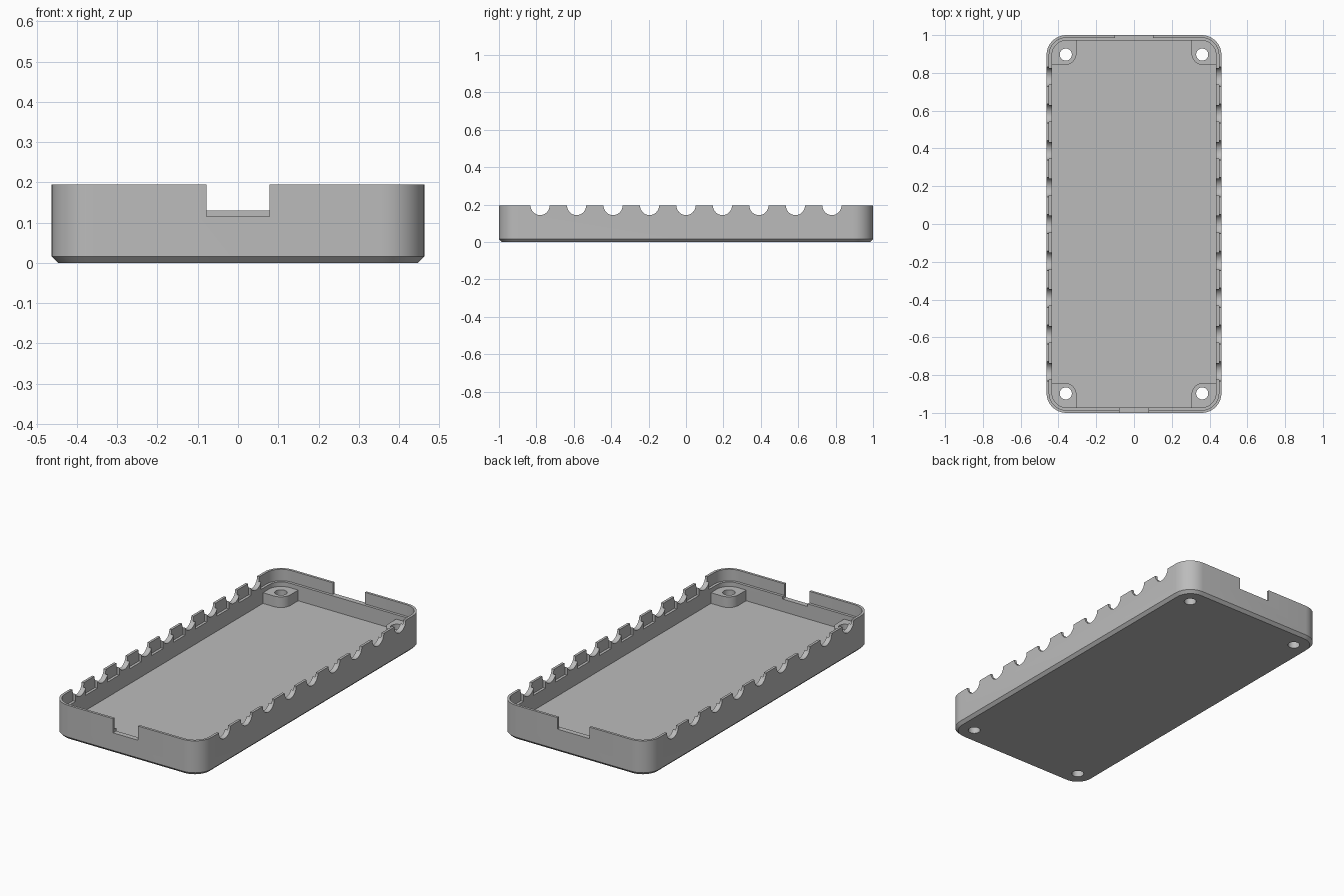
import bpy
import bmesh
import math

cube = bpy.data.objects.get("Cube")
if cube:
    bpy.data.objects.remove(cube, do_unlink=True)

# Main dimensions
HX, HY, TOP, CORNER = 0.463, 1.0, 0.195, 0.105
WALL, LIP, CHAMFER = 0.029, 0.014, 0.016
FLOOR, LEDGE, POST_TOP = 0.045, 0.13, 0.105
PITCH, NOTCH_R = 0.195, 0.051
SIGNS = [(sx, sy) for sx in (-1, 1) for sy in (-1, 1)]

grey = bpy.data.materials.new("plain grey")
grey.use_nodes = True
COLOUR = (0.5, 0.5, 0.5, 1)
grey.diffuse_color = COLOUR
grey.node_tree.nodes["Principled BSDF"].inputs["Base Color"].default_value = COLOUR


def outline(x0, x1, y0, y1, radii, steps=10):
    """Rectangle with one radius per corner, counter-clockwise from +x +y."""
    points = []
    corners = [(x1, y1, -1, -1), (x0, y1, 1, -1), (x0, y0, 1, 1), (x1, y0, -1, 1)]
    for i, ((x, y, dx, dy), r) in enumerate(zip(corners, radii)):
        for k in range(steps + 1 if r else 1):
            a = (i + k / steps) * math.pi / 2
            points.append((x + dx * r + r * math.cos(a), y + dy * r + r * math.sin(a)))
    return points


def loft(name, layers):
    """Closed solid through (outline, z) layers."""
    bm = bmesh.new()
    rings = [[bm.verts.new((x, y, z)) for x, y in pts] for pts, z in layers]
    bm.faces.new(rings[0])
    bm.faces.new(rings[-1])
    for low, high in zip(rings, rings[1:]):
        for i in range(len(low)):
            j = (i + 1) % len(low)
            bm.faces.new((low[i], low[j], high[j], high[i]))
    bmesh.ops.recalc_face_normals(bm, faces=bm.faces)
    mesh = bpy.data.meshes.new(name)
    bm.to_mesh(mesh)
    bm.free()
    mesh.materials.append(grey)
    obj = bpy.data.objects.new(name, mesh)
    bpy.context.collection.objects.link(obj)
    return obj


def tray_outline(inset):
    x, y = HX - inset, HY - inset
    return outline(-x, x, -y, y, [CORNER - inset] * 4)


def box(name, x0, x1, y0, y1, z0, z1):
    pts = outline(x0, x1, y0, y1, [0] * 4)
    return loft(name, [(pts, z0), (pts, z1)])


def circle(x, y, r, count=32):
    angles = [2 * math.pi * i / count for i in range(count)]
    return [(x + r * math.cos(a), y + r * math.sin(a)) for a in angles]


def combine(target, tool, operation):
    mod = target.modifiers.new("combine", "BOOLEAN")
    mod.operation, mod.solver, mod.object = operation, "EXACT", tool
    bpy.context.view_layer.objects.active = target
    bpy.ops.object.modifier_apply(modifier=mod.name)
    bpy.data.objects.remove(tool, do_unlink=True)


# Outer body with chamfered base, hollowed by a cavity and a stepped rim
tray = loft("case_tray", [(tray_outline(CHAMFER), 0), (tray_outline(0), CHAMFER),
                          (tray_outline(0), TOP)])
inner, rim = tray_outline(WALL), tray_outline(LIP)
combine(tray, loft("cavity", [(inner, FLOOR), (inner, 0.3)]), "DIFFERENCE")
combine(tray, loft("rim_step", [(rim, LEDGE), (rim, 0.3)]), "DIFFERENCE")

# Corner screw posts
for sx, sy in SIGNS:
    pts = outline(0.305, HX - 0.015, 0.842, HY - 0.015, [0.08, 0, 0.06, 0])
    pts = [(sx * x, sy * y) for x, y in pts]
    combine(tray, loft("post", [(pts, FLOOR - 0.01), (pts, POST_TOP)]), "UNION")
for sx, sy in SIGNS:
    pts = circle(sx * 0.361, sy * 0.897, 0.032)
    combine(tray, loft("screw_hole", [(pts, -0.1), (pts, 0.16)]), "DIFFERENCE")

# Thick saddles on the side walls, each with a round cable notch
for i in range(-4, 5):
    y = i * PITCH
    for side in (-1, 1):
        xs = sorted((side * (HX - WALL), side * (HX - LIP + 0.006)))
        combine(tray, box("saddle", *xs, y - 0.045, y + 0.045, LEDGE - 0.01, TOP), "UNION")
for i in range(-4, 5):
    for side in (-1, 1):
        pts = circle(0, 0, NOTCH_R)
        cutter = loft("cable_notch", [(pts, -0.05), (pts, 0.05)])
        cutter.rotation_euler.y = math.pi / 2
        cutter.location = (side * (HX - 0.015), i * PITCH, TOP)
        bpy.context.view_layer.update()
        combine(tray, cutter, "DIFFERENCE")

# Connector openings in the two end walls
combine(tray, box("front_opening", -0.078, 0.078, -1.1, -0.94, 0.115, 0.3), "DIFFERENCE")
combine(tray, box("back_opening", -0.1, 0.1, 0.94, 1.1, LEDGE, 0.3), "DIFFERENCE")

bpy.ops.object.select_all(action="DESELECT")
tray.select_set(True)
bpy.context.view_layer.objects.active = tray
bpy.ops.object.shade_smooth_by_angle(angle=math.radians(30))
